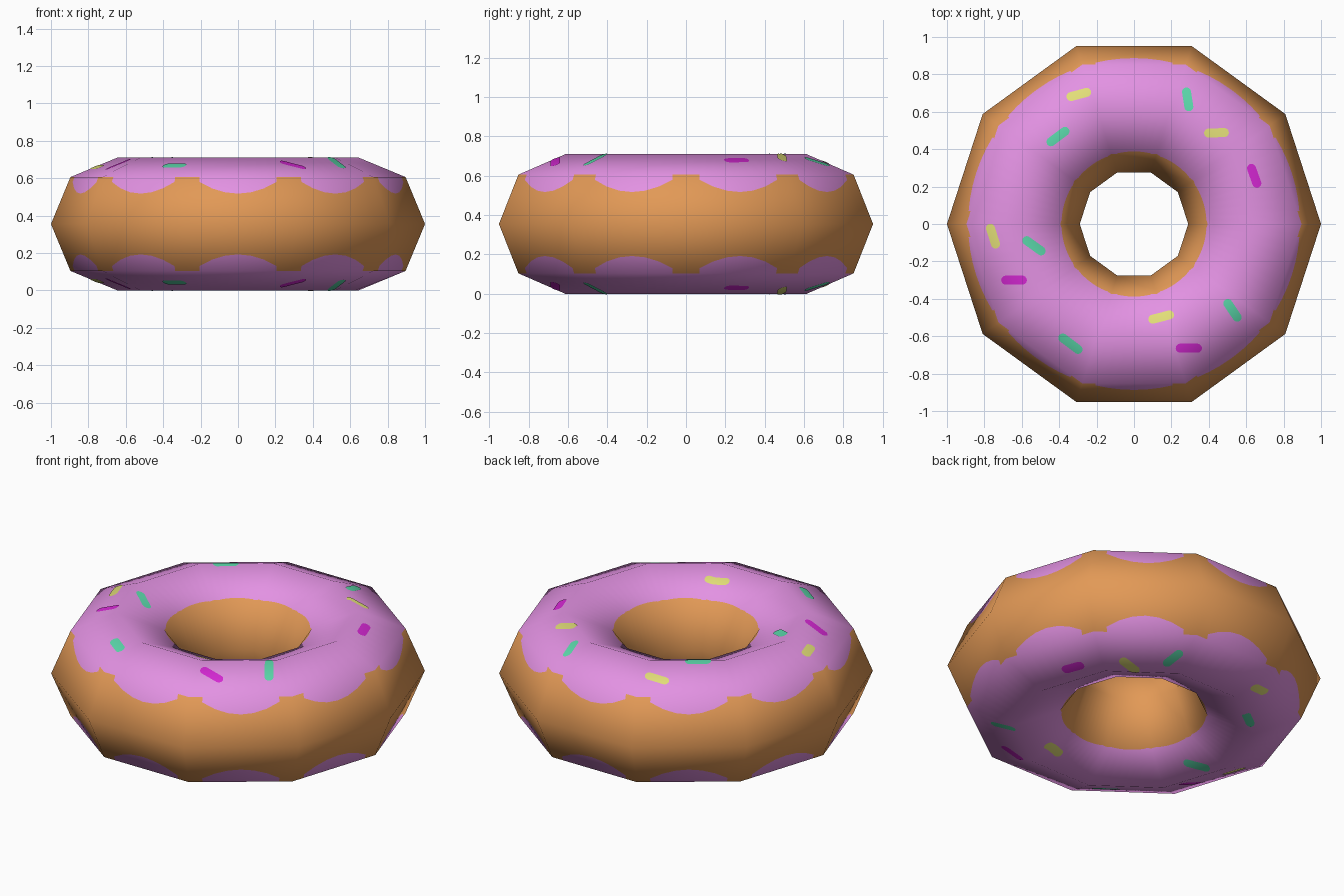
import bpy
import math

if "Cube" in bpy.data.objects:
    bpy.data.objects.remove(bpy.data.objects["Cube"])

SIDES, RING, SUB = 10, 8, 8          # sides around, sides of the tube, cuts per side
R, r = 0.645, 0.355                  # ring radius, tube radius
ICING_IN, ICING_OUT = 0.388, 0.887   # icing edge seen from above
STEP = 2 * math.pi / SIDES


def material(name, rgb):
    m = bpy.data.materials.new(name)
    lin = [c / 255 / 12.92 if c < 10 else ((c / 255 + 0.055) / 1.055) ** 2.4 for c in rgb]
    m.diffuse_color = (*lin, 1)
    m.use_nodes = True
    m.node_tree.nodes["Principled BSDF"].inputs["Base Color"].default_value = m.diffuse_color
    return m


dough = material("dough", (226, 153, 86))
icing = material("pink icing", (227, 146, 227))
green = material("green sprinkle", (92, 218, 172))
yellow = material("yellow sprinkle", (226, 222, 120))
magenta = material("magenta sprinkle", (214, 40, 212))


def profile(p):
    """Point on the octagonal tube section; p counts corners from the outside."""
    j = math.floor(p)
    t = p - j
    a, b = (2 * math.pi * (j + i) / RING for i in (0, 1))
    return (R + r * ((1 - t) * math.cos(a) + t * math.cos(b)),
            r + r * ((1 - t) * math.sin(a) + t * math.sin(b)))


def flat(u):
    """Radius factor of the ten-sided outline at angle u."""
    return math.cos(STEP / 2) / math.cos(u % STEP - STEP / 2)


def round_normal(u, p):
    a = 2 * math.pi * p / RING
    return (math.cos(u) * math.cos(a), math.sin(u) * math.cos(a), math.sin(a))


def make(name, verts, faces, normals, mats, index=None):
    mesh = bpy.data.meshes.new(name)
    mesh.from_pydata(verts, [], faces)
    for m in mats:
        mesh.materials.append(m)
    for i, poly in enumerate(mesh.polygons):
        poly.use_smooth = True
        if index:
            poly.material_index = index[i]
    mesh.update()
    mesh.normals_split_custom_set_from_vertices(normals)
    ob = bpy.data.objects.new(name, mesh)
    bpy.context.collection.objects.link(ob)


# Doughnut: flat-sided ring, each face split along the icing edge
verts, normals, faces, index, cache = [], [], [], [], {}


def ring_vert(u, p):
    rho, z = profile(p)
    rho *= flat(u)
    co = (rho * math.cos(u), rho * math.sin(u), z)
    key = tuple(round(c, 5) + 0.0 for c in co)
    if key not in cache:
        cache[key] = len(verts)
        verts.append(co)
        normals.append(round_normal(u, p))
    return cache[key]


count = SIDES * SUB
for i in range(count):
    u0, u1 = i * STEP / SUB, (i + 1) * STEP / SUB
    for j in range(RING):
        ra, rb = profile(j)[0], profile(j + 1)[0]
        edge = ICING_OUT if ra + rb > 2 * R else ICING_IN
        t0, t1 = (min(1, max(0, (edge / flat(u) - ra) / (rb - ra))) for u in (u0, u1))
        for a0, a1, b0, b1 in ((0, 0, t0, t1), (t0, t1, 1, 1)):
            if b0 - a0 + b1 - a1 < 1e-4:
                continue
            ids = [ring_vert(u0, j + a0), ring_vert(u1, j + a1),
                   ring_vert(u1, j + b1), ring_vert(u0, j + b0)]
            ids = list(dict.fromkeys(ids))
            if len(ids) < 3:
                continue
            um = (u0 + u1) / 2
            rho = profile(j + (a0 + a1 + b0 + b1) / 4)[0] * flat(um)
            faces.append(ids)
            index.append(1 if ICING_IN < rho < ICING_OUT else 0)
make("doughnut", verts, faces, normals, [dough, icing], index)


# Sprinkles: thin rounded strips laid on the icing, repeated underneath
def on_surface(x, y):
    u = math.atan2(y, x)
    rho = math.hypot(x, y) / flat(u)
    for j in range(RING // 2):
        ra, rb = profile(j)[0], profile(j + 1)[0]
        if rb <= rho <= ra:
            p = j + (ra - rho) / (ra - rb)
            return profile(p)[1] + 0.003, round_normal(u, p)


def sprinkle(name, mat, x0, y0, x1, y1, half=0.024, rows=20, cols=6):
    length = math.hypot(x1 - x0, y1 - y0)
    dx, dy = (x1 - x0) / length, (y1 - y0) / length
    top, n_top = [], []
    for i in range(rows + 1):
        s = length * (1 - math.cos(math.pi * i / rows)) / 2
        d = max(0, half - min(s, length - s))
        w = max(0.001, math.sqrt(max(0, half * half - d * d)))
        for k in range(cols + 1):
            q = w * (2 * k / cols - 1)
            x, y = x0 + dx * s - dy * q, y0 + dy * s + dx * q
            z, n = on_surface(x, y)
            top.append((x, y, z))
            n_top.append(n)
    c = cols + 1
    quads = [(i * c + k, (i + 1) * c + k, (i + 1) * c + k + 1, i * c + k + 1)
             for i in range(rows) for k in range(cols)]
    make(name + "_top", top, quads, n_top, [mat])
    make(name + "_bottom", [(x, y, 2 * r - z) for x, y, z in top],
         [f[::-1] for f in quads], [(a, b, -e) for a, b, e in n_top], [mat])


sprinkles = [
    (yellow, -0.36, 0.675, -0.23, 0.71), (yellow, 0.375, 0.485, 0.507, 0.49),
    (yellow, -0.775, 0.0, -0.733, -0.13), (yellow, 0.077, -0.515, 0.213, -0.48),
    (green, -0.463, 0.425, -0.35, 0.51), (green, 0.277, 0.73, 0.297, 0.603),
    (green, -0.593, -0.075, -0.477, -0.158), (green, -0.40, -0.595, -0.28, -0.685),
    (green, 0.488, -0.405, 0.565, -0.518),
    (magenta, 0.62, 0.32, 0.665, 0.195), (magenta, -0.71, -0.30, -0.573, -0.30),
    (magenta, 0.223, -0.664, 0.363, -0.664),
]
for n, (mat, *ends) in enumerate(sprinkles):
    sprinkle(f"sprinkle_{n + 1}", mat, *ends)
